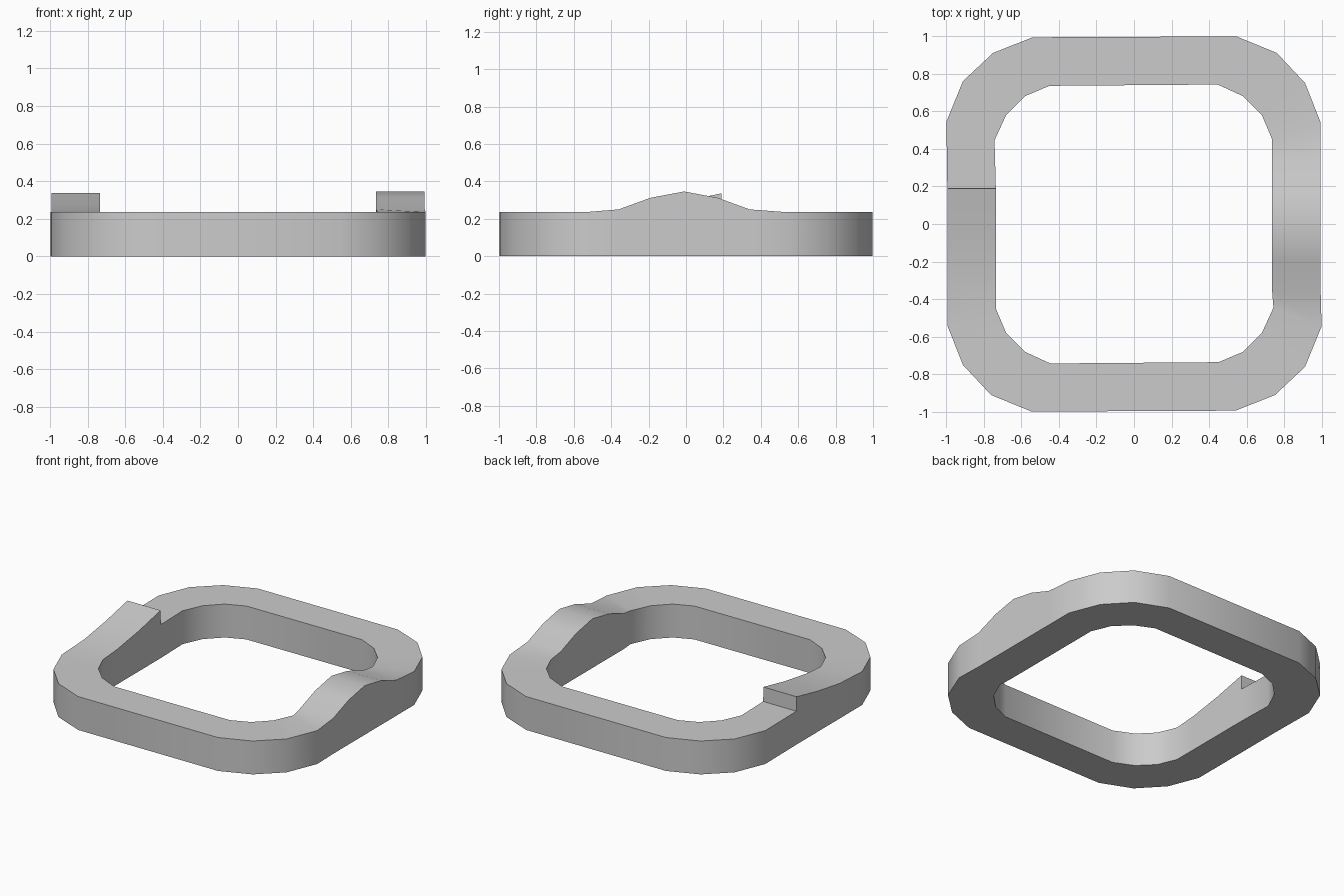
import bpy, bmesh

if "Cube" in bpy.data.objects:
    bpy.data.objects.remove(bpy.data.objects["Cube"])

BASE = 0.235
X_OUT, X_IN = 0.993, 0.735

# One rounded corner: (outer, inner) pairs, counter-clockwise
CORNER = [((0.993, 0.54), (0.735, 0.45)), ((0.91, 0.75), (0.68, 0.58)),
          ((0.76, 0.91), (0.58, 0.68)), ((0.545, 0.998), (0.445, 0.742))]
# Top profiles (y, z): symmetric hump on the right, ramp with a drop on the left
HUMP = [(-0.36, 0.25), (-0.19, 0.312), (-0.01, 0.346), (0.17, 0.312), (0.34, 0.25)]
RAMP = [(0.192, BASE), (0.19, 0.336), (-0.05, 0.285), (-0.29, 0.247)]


def turn(p, quarter):
    x, y = p
    for _ in range(quarter):
        x, y = -y, x
    return x, y


def corner(quarter):
    return [(turn(o, quarter), turn(i, quarter), BASE) for o, i in CORNER]


def side(profile, sign):
    return [((sign * X_OUT, y), (sign * X_IN, y), z) for y, z in profile]


# Stations around the ring, each a rectangular section
stations = (side(HUMP, 1) + corner(0) + corner(1) + side(RAMP, -1)
            + corner(2) + corner(3))

bm = bmesh.new()
rings = []
for o, i, z in stations:
    rings.append([bm.verts.new(c) for c in
                  ((*o, 0), (*o, z), (*i, z), (*i, 0))])
for k, a in enumerate(rings):
    b = rings[(k + 1) % len(rings)]
    for e in range(4):
        f = (e + 1) % 4
        bm.faces.new((a[e], b[e], b[f], a[f]))
bmesh.ops.recalc_face_normals(bm, faces=bm.faces)

mesh = bpy.data.meshes.new("cam_ring")
bm.to_mesh(mesh)
bm.free()
ring = bpy.data.objects.new("cam_ring", mesh)
bpy.context.collection.objects.link(ring)

# Smooth corners and ramps, sharp rims
bpy.context.view_layer.objects.active = ring
ring.select_set(True)
bpy.ops.object.shade_smooth_by_angle(angle=0.55)
